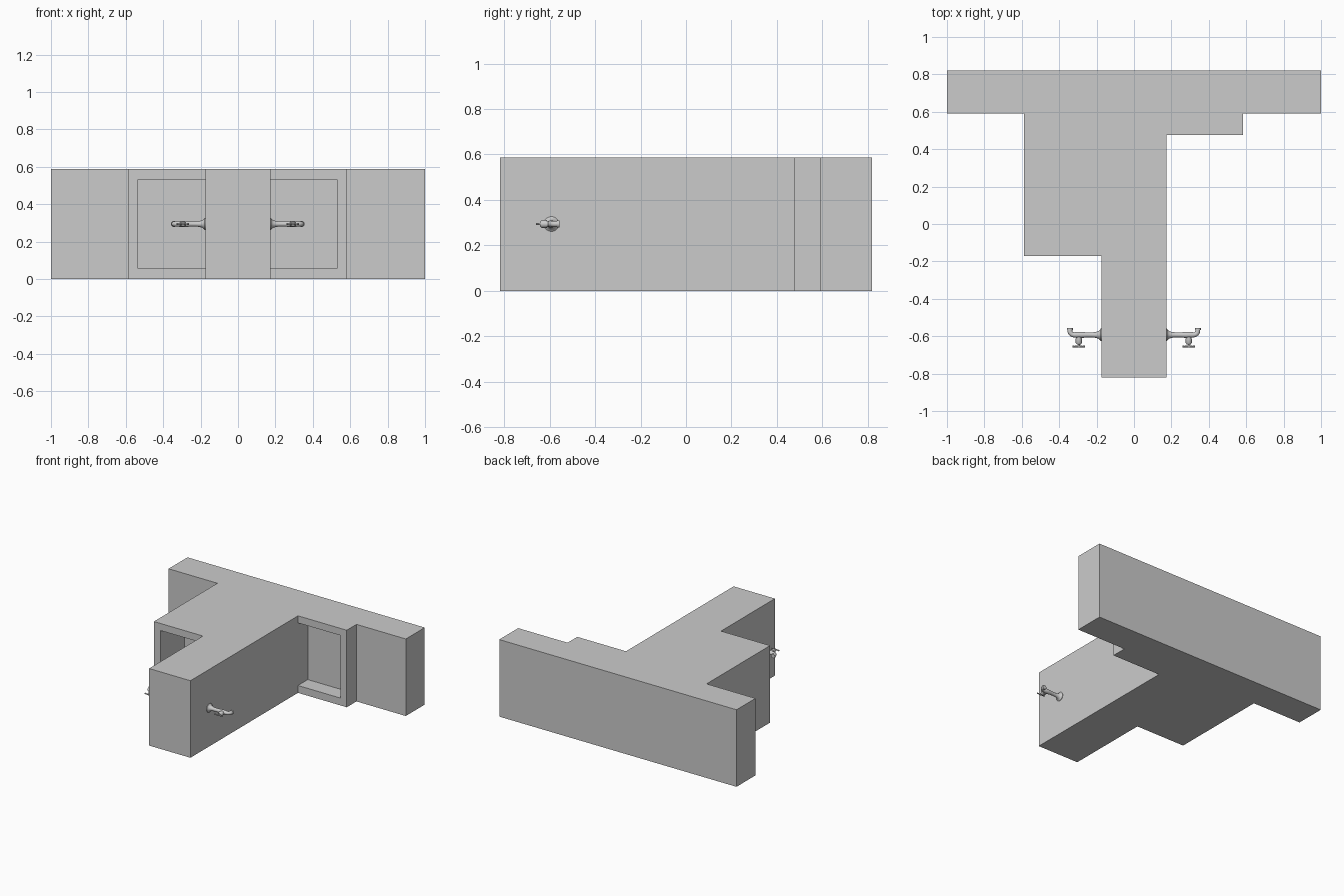
import bpy, bmesh
from math import cos, sin, pi
from mathutils import Vector, Matrix

if "Cube" in bpy.data.objects:
    bpy.data.objects.remove(bpy.data.objects["Cube"])

def link(name, bm, smooth=False):
    bmesh.ops.recalc_face_normals(bm, faces=bm.faces)
    me = bpy.data.meshes.new(name)
    bm.to_mesh(me)
    bm.free()
    ob = bpy.data.objects.new(name, me)
    bpy.context.collection.objects.link(ob)
    if smooth:
        bpy.ops.object.select_all(action='DESELECT')
        ob.select_set(True)
        bpy.context.view_layer.objects.active = ob
        bpy.ops.object.shade_smooth_by_angle(angle=0.7)
    return ob

def prism(name, outline, z0, z1):
    bm = bmesh.new()
    f = bm.faces.new([bm.verts.new((x, y, z0)) for x, y in outline])
    top = bmesh.ops.extrude_face_region(bm, geom=[f])['geom']
    bmesh.ops.translate(bm, vec=(0, 0, z1 - z0),
                        verts=[v for v in top if isinstance(v, bmesh.types.BMVert)])
    return link(name, bm)

def tube(bm, rings, n=20):
    """Skin of circles; each ring is (centre, axis, radius), axis in the xy plane."""
    loops = []
    for c, a, r in rings:
        a = Vector(a).normalized()
        u, w = Vector((-a.y, a.x, 0)), Vector((0, 0, 1))
        loops.append([bm.verts.new(Vector(c) + r * (cos(2*pi*i/n) * u + sin(2*pi*i/n) * w))
                      for i in range(n)])
    for p, q in zip(loops, loops[1:]):
        for i in range(n):
            bm.faces.new((p[i], p[(i+1) % n], q[(i+1) % n], q[i]))
    bm.faces.new(loops[0])
    bm.faces.new(loops[-1])

# Wall mass: cross bar, central stem, deep left block and shallow right block
H = 0.587
walls = prism('wall_block', [
    (-1, .82), (-1, .592), (-.588, .592), (-.588, -.172), (-.175, -.172), (-.175, -.82),
    (.173, -.82), (.173, .475), (.584, .475), (.584, .592), (1, .592), (1, .82)], 0, H)

# Framed recesses beside the stem
for side, x0, x1, y, depth in (('left', -.534, -.175, -.172, .29),
                               ('right', .173, .53, .475, .118)):
    cut = prism(side + '_recess_cutter',
                [(x0, y - .1), (x1, y - .1), (x1, y + depth), (x0, y + depth)], .056, .533)
    cut.hide_render = True
    cut.hide_viewport = False
    cut.display_type = 'WIRE'
    m = walls.modifiers.new(side + '_recess', 'BOOLEAN')
    m.operation, m.solver, m.object = 'DIFFERENCE', 'EXACT', cut
bpy.context.view_layer.objects.active = walls
walls.select_set(True)
for m in list(walls.modifiers):
    bpy.ops.object.modifier_apply(modifier=m.name)
for ob in [o for o in bpy.data.objects if o.name.endswith('_cutter')]:
    bpy.data.objects.remove(ob)

# Wall taps lying on their sides, one on each face of the stem
def tap(name, wall_x, sgn):
    bm = bmesh.new()
    # flared flange, pipe and curved spout
    rings = [((x, 0, 0), (1, 0, 0), r) for x, r in (
        (-.004, .033), (.003, .033), (.008, .026), (.016, .020), (.03, .0155),
        (.05, .0135), (.08, .0135), (.1, .016), (.125, .0165), (.145, .014))]
    for k in range(1, 7):
        t = k * pi / 12
        rings.append(((.145 + .023 * sin(t), .023 - .023 * cos(t), 0),
                      (cos(t), sin(t), 0), .013))
    rings += [((.168, .026, 0), (0, 1, 0), .013), ((.168, .026, 0), (0, 1, 0), .016),
              ((.168, .036, 0), (0, 1, 0), .016)]
    tube(bm, rings)
    # valve bonnet and spindle
    tube(bm, [((.12, y, 0), (0, -1, 0), r) for y, r in (
        (0, .013), (-.02, .013), (-.02, .017), (-.042, .017), (-.05, .011),
        (-.05, .005), (-.068, .005))], 16)
    # turning bar
    tube(bm, [((.12 + x, -.062, 0), (1, 0, 0), r) for x, r in (
        (-.034, .003), (-.031, .0055), (-.022, .004), (0, .005),
        (.022, .004), (.031, .0055), (.034, .003))], 10)
    bm.transform(Matrix.Translation((wall_x, -.593, .294)) @ Matrix.Diagonal((sgn, 1, 1, 1)))
    link(name, bm, True)

tap('right_tap', .173, 1)
tap('left_tap', -.175, -1)
